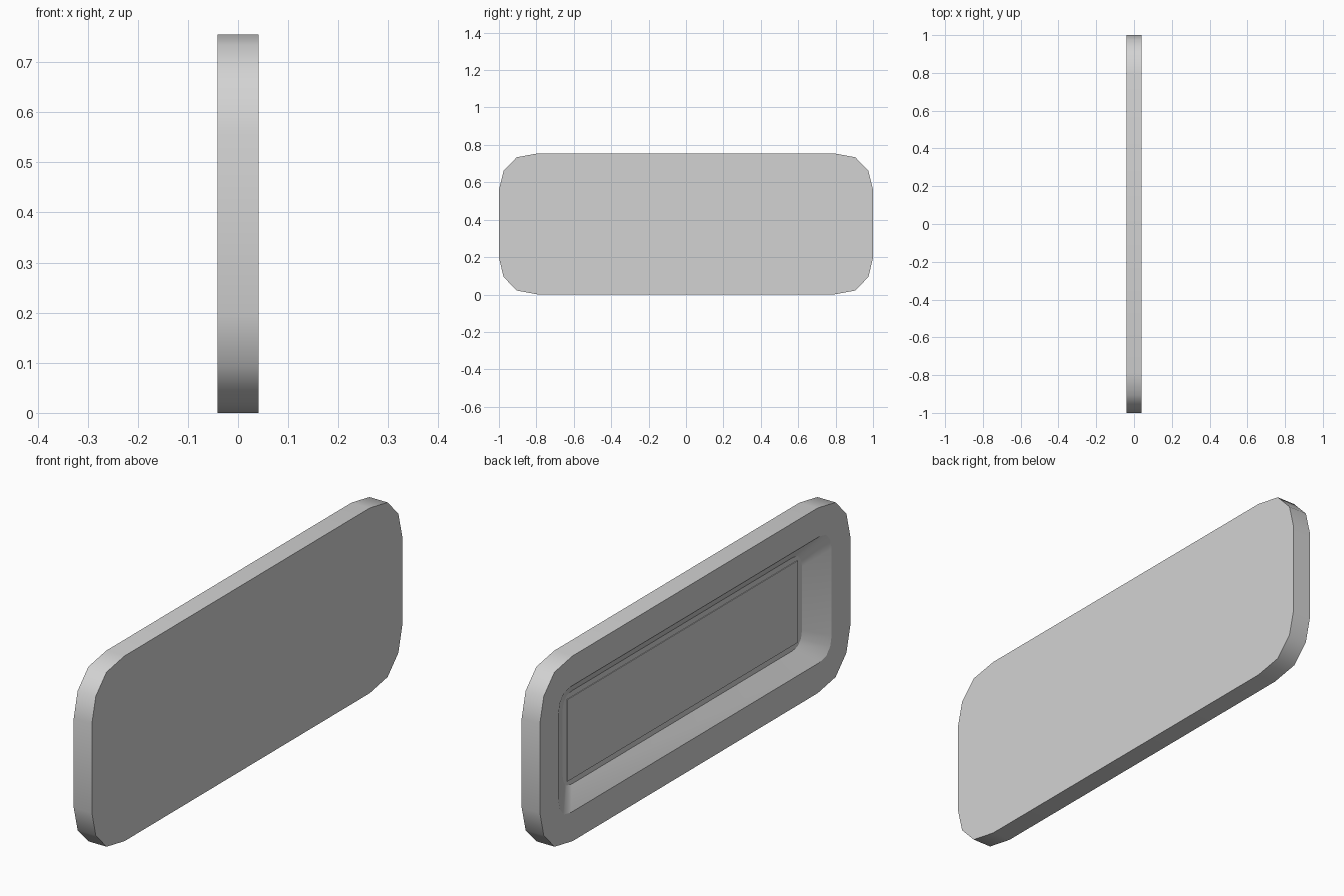
import bpy, bmesh

cube = bpy.data.objects.get("Cube")
if cube:
    bpy.data.objects.remove(cube, do_unlink=True)

GREY = (0.65, 0.65, 0.65, 1)
grey = bpy.data.materials.new("light_grey")
grey.use_nodes = True
grey.diffuse_color = GREY
grey.node_tree.nodes["Principled BSDF"].inputs["Base Color"].default_value = GREY

MID_Z = 0.3775
HALF_T = 0.041
FLOOR_X = -HALF_T + 0.058


def add_object(name, bm):
    bmesh.ops.recalc_face_normals(bm, faces=bm.faces)
    mesh = bpy.data.meshes.new(name)
    bm.to_mesh(mesh)
    bm.free()
    mesh.materials.append(grey)
    obj = bpy.data.objects.new(name, mesh)
    bpy.context.collection.objects.link(obj)
    return obj


def rounded_ring(bm, x, half_y, half_z, ry, rz):
    """Rectangle loop with each corner cut by four points."""
    steps = [(0, 1), (0.12, 0.48), (0.45, 0.11), (1, 0)]
    quarter = [(half_y - a * ry, half_z - b * rz) for a, b in steps]
    points = quarter + [(-y, z) for y, z in reversed(quarter)]
    points += [(-y, -z) for y, z in points]
    return [bm.verts.new((x, y, MID_Z + z)) for y, z in points]


# Slab with a sloping tray sunk into its -x face
bm = bmesh.new()
rings = [
    rounded_ring(bm, HALF_T, 1, MID_Z, 0.21, 0.195),
    rounded_ring(bm, -HALF_T, 1, MID_Z, 0.21, 0.195),
    rounded_ring(bm, -HALF_T, 0.88, 0.257, 0.08, 0.08),
    rounded_ring(bm, FLOOR_X, 0.772, 0.19, 0.06, 0.06),
]
for first, second in zip(rings, rings[1:]):
    for i in range(len(first)):
        j = (i + 1) % len(first)
        face = bm.faces.new((first[i], first[j], second[j], second[i]))
        face.smooth = True
bm.faces.new(rings[0])
bm.faces.new(rings[-1])

# Crisp creases along every ring, soft shading around the sides
for ring in rings:
    for i, vert in enumerate(ring):
        edge = bm.edges.get((vert, ring[(i + 1) % len(ring)]))
        edge.smooth = False
add_object("recessed_slab", bm)

# Thin rectangular panel on the tray floor
bm = bmesh.new()
bmesh.ops.create_cube(bm, size=1)
bmesh.ops.scale(bm, vec=(0.006, 1.484, 0.334), verts=bm.verts)
bmesh.ops.translate(bm, vec=(FLOOR_X, 0, MID_Z), verts=bm.verts)
add_object("floor_panel", bm)
